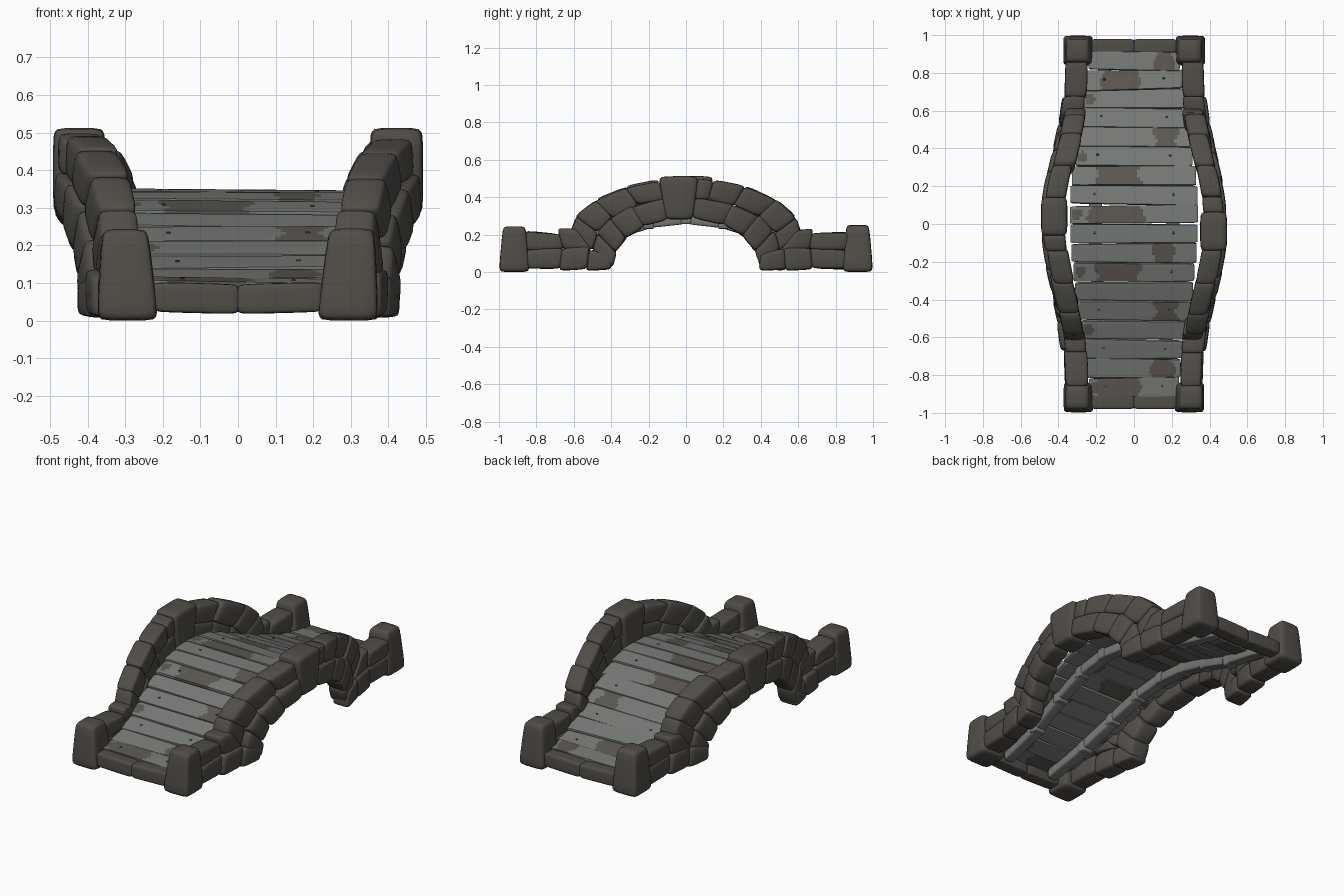
import bpy, bmesh, math, random
from mathutils import Vector

if "Cube" in bpy.data.objects:
    bpy.data.objects.remove(bpy.data.objects["Cube"])

random.seed(4)


def material(name, rgb):
    m = bpy.data.materials.new(name)
    m.diffuse_color = (*rgb, 1)
    m.use_nodes = True
    m.node_tree.nodes["Principled BSDF"].inputs["Base Color"].default_value = m.diffuse_color
    return m


STONE = material("dark stone", (0.083, 0.076, 0.066))
WOOD = material("grey weathered wood", (0.185, 0.192, 0.183))
STAIN = material("brown worn wood", (0.105, 0.094, 0.08))
NAIL = material("dark nail", (0.05, 0.05, 0.05))

ROUND = [-1, -0.85, -0.5, 0, 0.5, 0.85, 1]


def block(bm, place, us=ROUND, vs=ROUND, ws=ROUND, power=8, rule=None):
    """Pillow-edged box: its surface grid (u, v, w in -1..1) is put in space by place()."""
    grids, verts = (us, vs, ws), {}

    def vert(key):
        if key not in verts:
            p = [g[i] for g, i in zip(grids, key)]
            n = sum(abs(c) ** power for c in p) ** (1 / power)
            verts[key] = bm.verts.new(place(*[c / n for c in p]))
        return verts[key]

    for axis in range(3):
        a, b = (axis + 1) % 3, (axis + 2) % 3
        for end in (0, len(grids[axis]) - 1):
            for i in range(len(grids[a]) - 1):
                for j in range(len(grids[b]) - 1):
                    loop = []
                    for di, dj in ((0, 0), (1, 0), (1, 1), (0, 1)):
                        key = [0, 0, 0]
                        key[axis], key[a], key[b] = end, i + di, j + dj
                        loop.append(vert(tuple(key)))
                    if end == 0:
                        loop.reverse()
                    f = bm.faces.new(loop)
                    f.smooth = True
                    if rule:
                        f.material_index = rule(f.calc_center_median())


def finish(bm, name, mats, angle=40):
    bmesh.ops.recalc_face_normals(bm, faces=bm.faces)
    me = bpy.data.meshes.new(name)
    bm.to_mesh(me)
    bm.free()
    for m in mats:
        me.materials.append(m)
    ob = bpy.data.objects.new(name, me)
    bpy.context.collection.objects.link(ob)
    bpy.ops.object.select_all(action='DESELECT')
    ob.select_set(True)
    bpy.context.view_layer.objects.active = ob
    bpy.ops.object.shade_smooth_by_angle(angle=math.radians(angle))
    return ob


def hump(y, reach):
    return 0.5 + 0.5 * math.cos(math.pi * min(1, abs(y) / reach))


def wall_x(y):
    return 0.30 + 0.12 * hump(y, 0.9) ** 1.5


def deck_z(y):
    return 0.10 + 0.24 * hump(y, 0.95)


def quad_stone(bm, quad, half, x_at, turn=1, jitter=0.006, power=6, grow=1.08):
    """Stone from four (y, z) corners, thickened across x and set along x_at(y)."""
    q = [Vector((y + random.uniform(-jitter, jitter),
                 max(0.01, z + random.uniform(-jitter, jitter)))) for y, z in quad]
    mid = sum(q, Vector((0, 0))) / 4
    q = [mid + (p - mid) * grow for p in q]
    shift = random.uniform(-jitter, jitter)
    half += random.uniform(-jitter, jitter) * 0.6

    def place(u, v, w):
        s, t = (u + 1) / 2, (v + 1) / 2
        p = (q[0] * (1 - s) + q[1] * s) * (1 - t) + (q[3] * (1 - s) + q[2] * s) * t
        x = x_at(p.x) + shift + w * half
        return (x * turn, p.x * turn, max(0.008, p.y))
    block(bm, place, power=power)


# Arch curves in (y, z): underside, joint between the rings, top edge
def inner(a): return (0.40 * math.sin(a), 0.025 + 0.268 * math.cos(a))
def middle(a): return (0.50 * math.sin(a), 0.12 + 0.28 * math.cos(a))
def outer(a): return (0.615 * math.sin(a), 0.20 + 0.295 * math.cos(a))


RINGS = [(1, outer, middle, (5.5, 14, 31, 51, 72, 90), 0.056, 0.0),
         (1, middle, inner, (6, 30, 50, 70, 90), 0.060, 0.012),
         (-1, outer, middle, (13, 31, 52, 71, 90), 0.056, 0.0),
         (-1, middle, inner, (14.5, 35, 54, 72, 90), 0.060, 0.012)]
ROWS = [((0.40, 0.015), (0.53, 0.015), (0.52, 0.12), (0.405, 0.10)),
        ((0.53, 0.015), (0.67, 0.015), (0.66, 0.125), (0.52, 0.13)),
        ((0.67, 0.02), (0.86, 0.02), (0.86, 0.12), (0.66, 0.125)),
        ((0.51, 0.115), (0.66, 0.125), (0.68, 0.225), (0.59, 0.225)),
        ((0.66, 0.125), (0.86, 0.12), (0.86, 0.213), (0.68, 0.205))]

# Side walls: the second is the first turned half a circle
for turn, side in ((1, "right"), (-1, "left")):
    bm = bmesh.new()
    for sy, top, low, breaks, half, out in RINGS:
        for d0, d1 in zip(breaks, breaks[1:]):
            a, b = math.radians(d0), math.radians(d1)
            quad = [(sy * y, z) for y, z in (low(a), low(b), top(b), top(a))]
            quad_stone(bm, quad, half, lambda y: wall_x(y) + out, turn)
    for sy in (1, -1):
        for k, row in enumerate(ROWS):
            out = 0.02 if k < 2 else 0.006
            quad_stone(bm, [(sy * y, z) for y, z in row], 0.058,
                       lambda y: wall_x(y) + out, turn)
    finish(bm, side + "_stone_wall", [STONE])
    bm = bmesh.new()
    quad_stone(bm, [(-0.105, 0.29), (0.03, 0.29), (0.06, 0.505), (-0.14, 0.505)],
               0.07, lambda y: 0.422, turn, 0.002, 8)
    finish(bm, side + "_keystone", [STONE])

# Corner posts, tapered upwards
for sx in (1, -1):
    for sy in (1, -1):
        lean, h = random.uniform(-0.006, 0.006), random.uniform(0.243, 0.253)

        def post(u, v, w):
            k = 0.083 - 0.011 * (w + 1)
            return (sx * 0.297 + u * k + lean * w, sy * 0.918 + v * k,
                    (w + 1) / 2 * h)
        bm = bmesh.new()
        block(bm, post, power=8)
        finish(bm, "corner_post", [STONE])

# Threshold stones at both ends
for sy in (1, -1):
    bm = bmesh.new()
    for cx in (-0.112, 0.112):
        block(bm, lambda u, v, w: (cx + u * 0.116, sy * 0.94 + v * 0.04,
                                   0.06 + w * 0.04 + 0.003 * u * cx / 0.112))
    finish(bm, "threshold", [STONE])

# Deck planks; brown worn patches are coloured by position
PATCHES = {0: (-0.2, 0.03), 1: (0.09, 0.21), 4: (0.11, 0.23), 6: (-0.2, 0.03),
           7: (0.1, 0.21), 9: (-0.24, 0.05), 11: (-0.2, 0.03), 13: (0.11, 0.23),
           16: (-0.17, 0.03), 17: (0.11, 0.21)}
COUNT, PITCH = 18, 0.1015
lengths = [-1, -0.98] + [-0.95 + 1.9 * i / 40 for i in range(41)] + [0.98, 1]
across = [-1, -0.9, -0.6, -0.2, 0.2, 0.6, 0.9, 1]
nails = bmesh.new()
bm = bmesh.new()
for i in range(COUNT):
    cy = (i - (COUNT - 1) / 2) * PITCH
    half_x = 0.24 + 0.10 * hump(cy, 0.95) + random.uniform(-0.006, 0.006)
    half_y = 0.0495 + random.uniform(-0.003, 0.002)
    yaw, flare = random.uniform(-0.005, 0.005), random.uniform(-0.004, 0.004)
    lift, roll = random.uniform(-0.004, 0.004), random.uniform(-0.004, 0.004)
    slope = (deck_z(cy + 0.04) - deck_z(cy - 0.04)) / 0.08
    x0, x1 = PATCHES.get(i, (9, 9))

    def plank(u, v, w):
        dy = v * (half_y + flare * u)
        return (u * half_x, cy + yaw * u + dy - slope * w * 0.012,
                deck_z(cy) - 0.012 + lift + roll * u + slope * dy + w * 0.016)

    def worn(c):
        wob = 0.012 * math.sin(c.y * 60 + i)
        spot = i % 3 == 0 and math.hypot(c.x + half_x - 0.035, c.y - cy) < 0.028
        return 1 if x0 + wob < c.x < x1 - wob or spot else 0
    block(bm, plank, lengths, across, [-1, -0.7, 0.7, 1], 22, worn)

    # Nail heads on every other plank
    if i % 2 == 0:
        for s in (-0.62, 0.62):
            c = Vector(plank(s, 0.1, 1))
            block(nails, lambda u, v, w: c + Vector((u * 0.006, v * 0.006, w * 0.003)),
                  power=3)
finish(bm, "deck_planks", [WOOD, STAIN])
finish(nails, "nail_heads", [NAIL])

# Two jointed beams following the curve beneath the deck
stops = [-0.88, -0.62, -0.4, -0.2, 0, 0.2, 0.4, 0.62, 0.88]
for sx in (1, -1):
    bm = bmesh.new()

    def beam_x(y):
        return sx * (0.155 + 0.05 * hump(y, 0.95))
    for y0, y1 in zip(stops, stops[1:]):
        z0, z1 = deck_z(y0) - 0.024, deck_z(y1) - 0.024
        quad_stone(bm, [(y0 - 0.01, z0 - 0.056), (y1 + 0.01, z1 - 0.056),
                        (y1 + 0.01, z1), (y0 - 0.01, z0)], 0.033, beam_x, 1, 0.002, 6, 1.03)
    # Collars over the joints
    for y in stops[1:-1]:
        z = deck_z(y) - 0.052
        block(bm, lambda u, v, w: (beam_x(y) + u * 0.036, y + v * 0.028, z + w * 0.032))
    finish(bm, ("right" if sx > 0 else "left") + "_support_beam", [WOOD])
